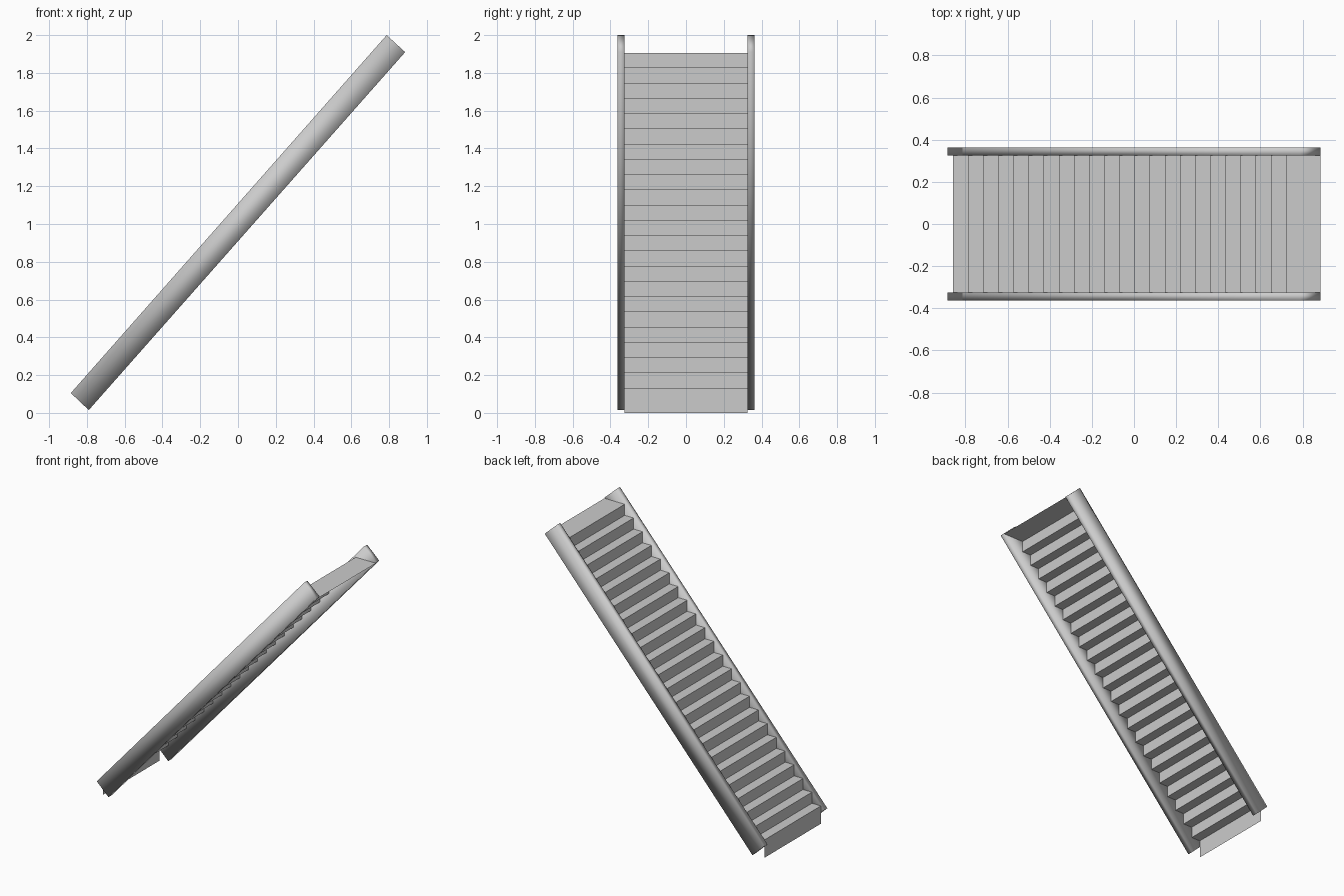
import bpy

if "Cube" in bpy.data.objects:
    bpy.data.objects.remove(bpy.data.objects["Cube"])

HALF_W = 0.325          # half width of the flight
STEPS = 23
RUN, RISE = 0.0719, 0.0807


def make_object(name, verts, faces, smooth=False):
    mesh = bpy.data.meshes.new(name)
    mesh.from_pydata(verts, [], faces)
    for p in mesh.polygons:
        p.use_smooth = smooth
    mesh.update()
    obj = bpy.data.objects.new(name, mesh)
    bpy.context.collection.objects.link(obj)
    return obj


# Folded sheet of treads and risers, swept across the width
profile = [(-0.86, 0.0)]
for i in range(STEPS):
    x, z = -0.86 + i * RUN, 0.13 + i * RISE
    x_end = x + RUN if i < STEPS - 1 else 0.885
    profile += [(x, z), (x_end, z)]
verts = [(x, y, z) for x, z in profile for y in (-HALF_W, HALF_W)]
faces = [(2 * i, 2 * i + 2, 2 * i + 3, 2 * i + 1) for i in range(len(profile) - 1)]
make_object("treads_and_risers", verts, faces)

# Sloping side stringers, one on each side
outline = [(-0.885, 0.105), (-0.79, 0.015), (0.885, 1.91), (0.787, 2.0)]
box_faces = [(0, 1, 2, 3), (7, 6, 5, 4)]
box_faces += [(i, i + 4, (i + 1) % 4 + 4, (i + 1) % 4) for i in range(4)]
for name, y0 in (("stringer_front", -0.363), ("stringer_back", HALF_W)):
    verts = [(x, y, z) for y in (y0, y0 + 0.038) for x, z in outline]
    make_object(name, verts, box_faces, smooth=True)
